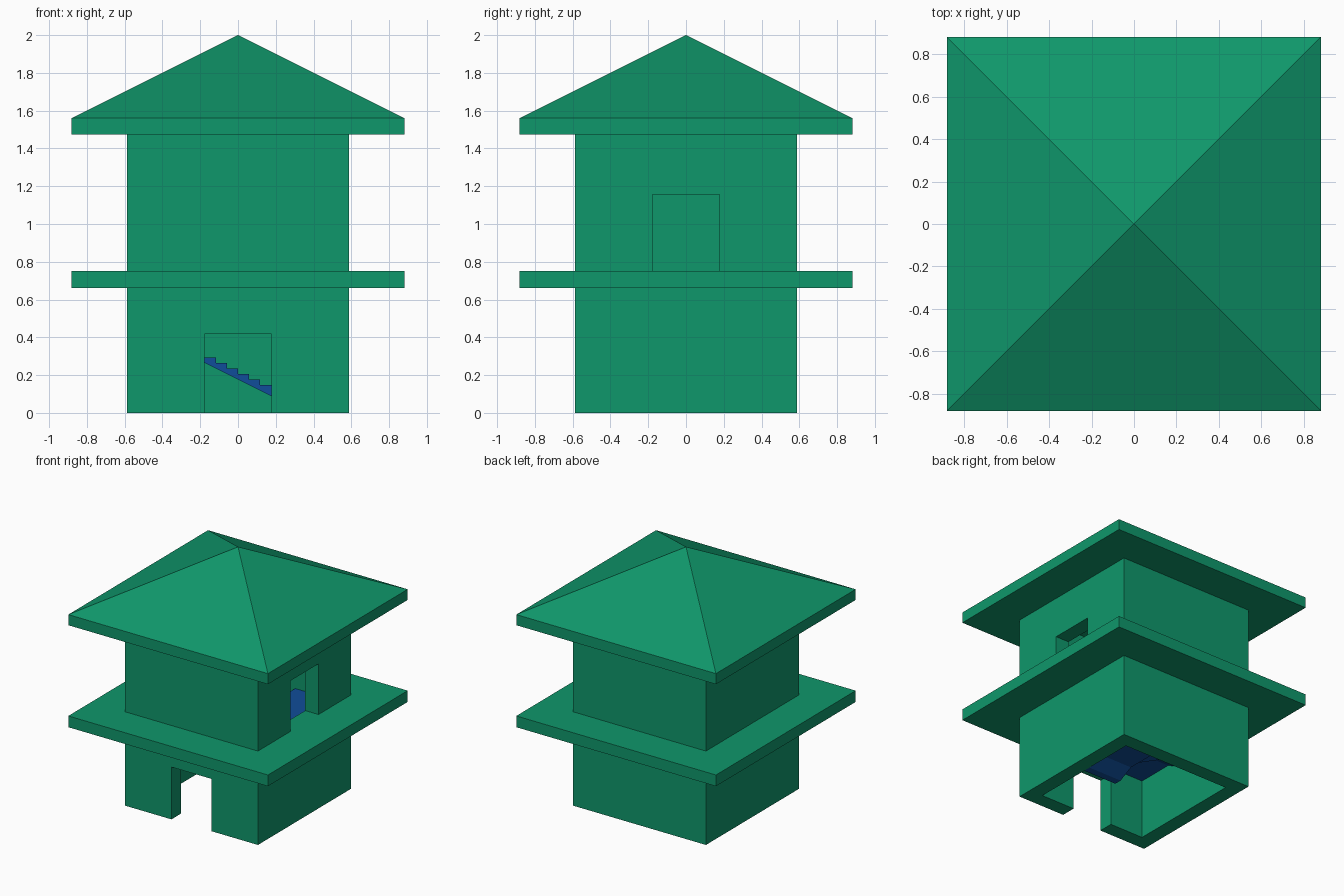
import bpy, bmesh, math
from mathutils import Matrix

if "Cube" in bpy.data.objects:
    bpy.data.objects.remove(bpy.data.objects["Cube"])

U = 2 / 34          # one building unit
OUT, INN, EAVE, DOOR = 10 * U, 8 * U, 15 * U, 3 * U


def material(name, rgb):
    m = bpy.data.materials.new(name)
    m.diffuse_color = (*rgb, 1)
    m.use_nodes = True
    m.node_tree.nodes["Principled BSDF"].inputs["Base Color"].default_value = m.diffuse_color
    return m


GREEN = material("green", (0.0048, 0.31, 0.147))
BLUE = material("blue", (0.005, 0.075, 0.32))


def add(name, bm, mat):
    bmesh.ops.recalc_face_normals(bm, faces=bm.faces[:])
    me = bpy.data.meshes.new(name)
    bm.to_mesh(me)
    bm.free()
    me.materials.append(mat)
    ob = bpy.data.objects.new(name, me)
    bpy.context.collection.objects.link(ob)
    return ob


def box(name, lo, hi, mat):
    bm = bmesh.new()
    bmesh.ops.create_cube(bm, size=1)
    for v in bm.verts:
        v.co = [l if c < 0 else h for c, l, h in zip(v.co, lo, hi)]
    return add(name, bm, mat)


def cut(ob, lo, hi):
    cutter = box("cutter", lo, hi, GREEN)
    cutter.hide_render = True
    mod = ob.modifiers.new("cut", "BOOLEAN")
    mod.operation, mod.solver, mod.object = "DIFFERENCE", "EXACT", cutter
    bpy.context.view_layer.objects.active = ob
    bpy.ops.object.modifier_apply(modifier=mod.name)
    bpy.data.objects.remove(cutter)


def ring(name, half, z0, z1):
    ob = box(name, (-half, -half, z0), (half, half, z1), GREEN)
    cut(ob, (-INN, -INN, z0 - 0.1), (INN, INN, z1 + 0.1))
    return ob


# Hollow storeys with doorways, and the ledge between them
lower = ring("lower_walls", OUT, 0, 0.66)
cut(lower, (-DOOR, -1, -0.1), (DOOR, -INN + 0.05, 0.418))
ring("middle_ledge", EAVE, 0.66, 0.75)
upper = ring("upper_walls", OUT, 0.75, 1.475)
cut(upper, (INN - 0.05, -DOOR, 0.7), (1, DOOR, 1.155))

# Roof: square eave with a pyramid on top
bm = bmesh.new()
rings = [[bm.verts.new((sx * EAVE, sy * EAVE, z))
          for sx, sy in ((-1, -1), (1, -1), (1, 1), (-1, 1))] for z in (1.475, 1.56)]
apex = bm.verts.new((0, 0, 2))
bm.faces.new(rings[0])
for i in range(4):
    j = (i + 1) % 4
    bm.faces.new((rings[0][i], rings[0][j], rings[1][j], rings[1][i]))
    bm.faces.new((rings[1][i], rings[1][j], apex))
add("roof", bm, GREEN)


# Square spiral stair: each flight is a stepped profile extruded across its width
def flight(name, start, z, steps, turn):
    pts = [(start, max(0, z - 0.5))]
    for i in range(steps):
        top = z + 0.5 * (i + 1)
        pts += [(start + i, top), (start + i + 1, top)]
    pts.append((3, z - 0.5 + 0.5 * steps))
    if z < 0.5:
        pts.append((start + 1, 0))
    bm = bmesh.new()
    face = bm.faces.new([bm.verts.new((-s * U, 3 * U, h * U)) for s, h in pts])
    new = bmesh.ops.extrude_face_region(bm, geom=[face])["geom"]
    bmesh.ops.translate(bm, vec=(0, 5 * U, 0),
                        verts=[g for g in new if isinstance(g, bmesh.types.BMVert)])
    bm.transform(Matrix.Rotation(math.radians(turn), 4, "Z"))
    add(name, bm, BLUE)


flight("entry_flight", 0, 0, 3, -90)
flight("back_flight", -3, 2, 6, 0)
flight("left_flight", -3, 5.5, 6, 90)
flight("front_flight", -3, 9, 6, 180)

# Corner landings and the top landing beside the upper doorway
for name, x, y, z in (("back_right_landing", 3, 3, 2),
                      ("back_left_landing", -8, 3, 5.5),
                      ("front_left_landing", -8, -8, 9)):
    box(name, (x * U, y * U, (z - 1) * U), ((x + 5) * U, (y + 5) * U, z * U), BLUE)
box("top_landing", (3 * U, -INN, 11.5 * U), (INN, INN, 12.5 * U), BLUE)
